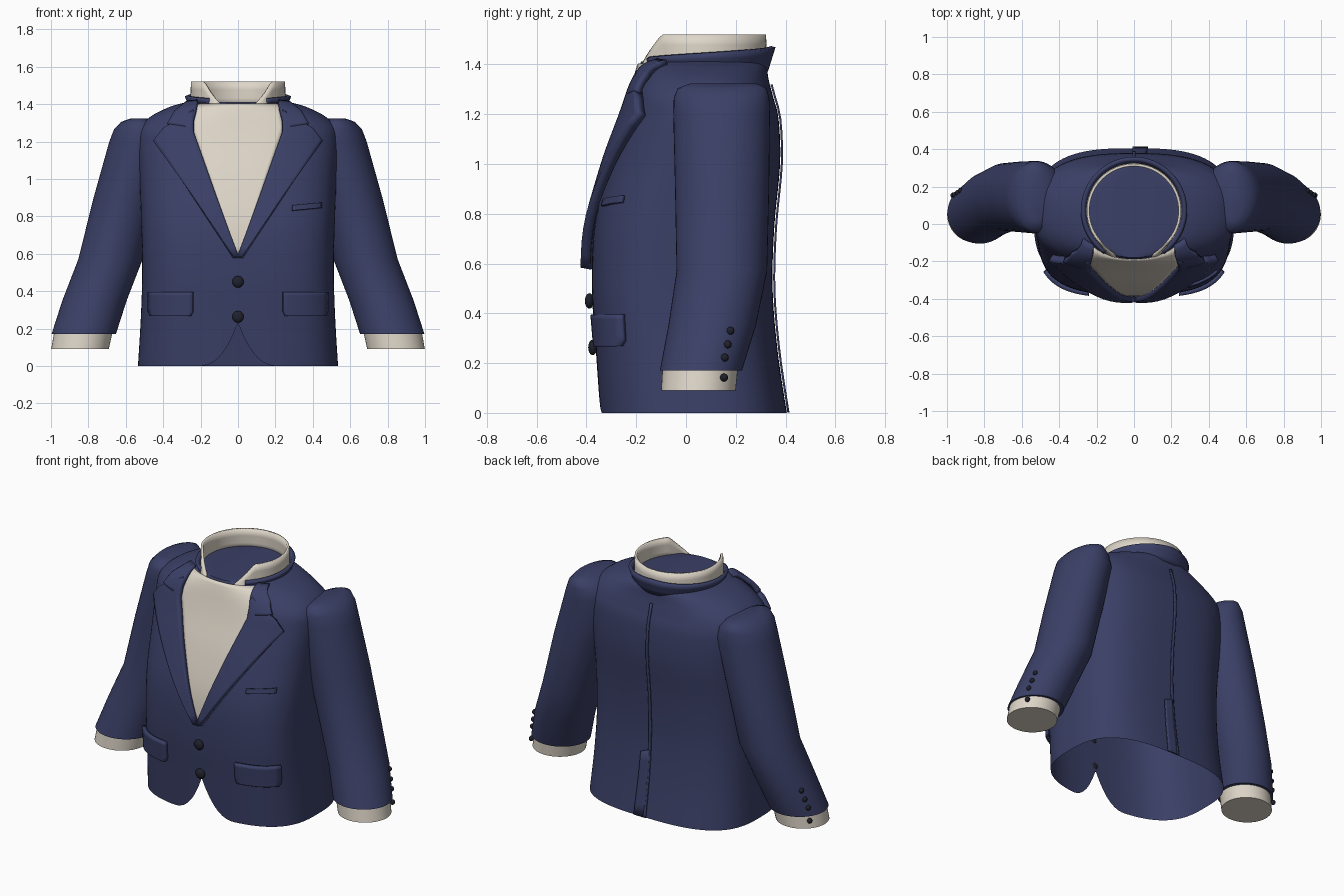
import bpy, bmesh, math

if "Cube" in bpy.data.objects:
    bpy.data.objects.remove(bpy.data.objects["Cube"])

def material(name, col):
    m = bpy.data.materials.new(name)
    m.diffuse_color = (*col, 1)
    m.use_nodes = True
    m.node_tree.nodes["Principled BSDF"].inputs["Base Color"].default_value = m.diffuse_color
    return m

NAVY = material("navy cloth", (0.043, 0.051, 0.135))
CREAM = material("cream shirt", (0.73, 0.67, 0.58))
DARK = material("dark button", (0.014, 0.015, 0.024))


def finish(name, bm, mat, angle=40):
    bmesh.ops.remove_doubles(bm, verts=bm.verts, dist=0.0002)
    bmesh.ops.recalc_face_normals(bm, faces=bm.faces)
    me = bpy.data.meshes.new(name)
    bm.to_mesh(me)
    bm.free()
    ob = bpy.data.objects.new(name, me)
    bpy.context.collection.objects.link(ob)
    me.materials.append(mat)
    bpy.ops.object.select_all(action='DESELECT')
    ob.select_set(True)
    bpy.context.view_layer.objects.active = ob
    bpy.ops.object.shade_smooth_by_angle(angle=math.radians(angle))
    return ob


def grid(rows, closed=False, cap_first=False, cap_last=False):
    bm = bmesh.new()
    vs = [[bm.verts.new(p) for p in r] for r in rows]
    n = len(rows[0])
    for a, b in zip(vs, vs[1:]):
        for i in range(n if closed else n - 1):
            j = (i + 1) % n
            bm.faces.new((a[i], a[j], b[j], b[i]))
    if cap_first:
        bm.faces.new(vs[0])
    if cap_last:
        bm.faces.new(vs[-1])
    return bm


def solid(ob, t):
    m = ob.modifiers.new("thickness", 'SOLIDIFY')
    m.thickness, m.offset = t, 0


def mirror(ob):
    ob.modifiers.new("mirror", 'MIRROR')


def smooth_table(keys, k=6):
    # Catmull-Rom through the key rows
    out = []
    for i in range(len(keys) - 1):
        p0, p1, p2 = keys[max(i - 1, 0)], keys[i], keys[i + 1]
        p3 = keys[min(i + 2, len(keys) - 1)]
        for s in range(k):
            t = s / k
            out.append([0.5 * (2 * b + (c - a) * t + (2 * a - 5 * b + 4 * c - d) * t * t
                               + (3 * b - a - 3 * c + d) * t ** 3)
                        for a, b, c, d in zip(p0, p1, p2, p3)])
    return out + [list(keys[-1])]


# Torso sections: height, half width, front y, back y, squareness
BODY = smooth_table([
    (0.0, .535, -.345, .405, 2.9), (.25, .52, -.362, .368, 3.0), (.5, .512, -.378, .348, 3.1),
    (.75, .517, -.368, .355, 3.0), (1.0, .527, -.308, .378, 2.8), (1.18, .537, -.248, .372, 2.7),
    (1.27, .527, -.222, .35, 2.6), (1.335, .465, -.205, .333, 2.4), (1.385, .365, -.19, .325, 2.2),
    (1.412, .27, -.18, .32, 2.0)])


def section(z, table=BODY):
    z = min(max(z, table[0][0]), table[-1][0])
    for a, b in zip(table, table[1:]):
        if z <= b[0]:
            t = (z - a[0]) / (b[0] - a[0])
            return [p + (q - p) * t for p, q in zip(a, b)]
    return table[-1]


def surf_y(x, z, back=False):
    _, a, yf, yb, n = section(z)
    k = (1 - min(abs(x) / a, .98) ** n) ** (1 / n)
    return (yf + yb) / 2 + (yb - yf) / 2 * k * (1 if back else -1)


# Jacket body, open at the hem, with the front edges curving away
def hem(x, y):
    return .23 * max(0, 1 - abs(x) / .2) ** 2.3 if y < 0 else 0


COLS = 128
rows = []
for ring in BODY:
    row = []
    for i in range(COLS):
        ph = 2 * math.pi * i / COLS
        c, s = math.cos(ph), math.sin(ph)
        z = ring[0]
        h = hem(.53 * c, s)
        if z < .5:
            z = h + z * (.5 - h) / .5
        _, a, yf, yb, n = section(z)
        r = (abs(c) ** n + abs(s) ** n) ** (-1 / n)
        row.append((a * r * c, (yf + yb) / 2 + (yb - yf) / 2 * r * s, z))
    rows.append(row)
finish("jacket_body", grid(rows, True, cap_last=True), NAVY, 50)


# Plates that follow the torso surface, spanned between two outlines
def patch(name, A, B, mat, offA, offB, thick, back=False, mirrored=False, n=6, m=10):
    def dense(P):
        out = [tuple(p + (q - p) * s / n for p, q in zip(a, b))
               for a, b in zip(P, P[1:]) for s in range(n)]
        return out + [P[-1]]
    rows = []
    for a, b in zip(dense(A), dense(B)):
        row = []
        for j in range(m + 1):
            t = j / m
            x, z = a[0] + (b[0] - a[0]) * t, a[1] + (b[1] - a[1]) * t
            off = offA + (offB - offA) * t
            row.append((x, surf_y(x, z, back) + (off if back else -off), z))
        rows.append(row)
    ob = finish(name, grid(rows), mat)
    solid(ob, thick)
    if mirrored:
        mirror(ob)
    return ob


edge = [(.003, .58), (.12, .92), (.245, 1.27), (.225, 1.402)]
patch("shirt_front", [(-x, z) for x, z in edge], edge, CREAM, .007, .007, .006, m=20)
patch("lapel", [(.0, .58), (.118, .91), (.236, 1.25), (.235, 1.36)],
      [(.022, .58), (.235, .895), (.445, 1.2), (.395, 1.265)],
      NAVY, .018, .026, .04, mirrored=True)
patch("collar_leaf", [(.215, 1.41), (.225, 1.36), (.245, 1.27)],
      [(.27, 1.405), (.335, 1.355), (.375, 1.29)],
      NAVY, .022, .034, .03, mirrored=True)
patch("pocket_flap", [(.24, .395), (.24, .29), (.25, .268)],
      [(.475, .395), (.475, .29), (.465, .268)], NAVY, .012, .022, .022, mirrored=True)
patch("breast_pocket", [(.29, .858), (.29, .83)], [(.445, .873), (.445, .845)],
      NAVY, .006, .01, .014)
patch("back_seam", [(-.008, 1.32), (-.008, .4), (-.008, .002)],
      [(.008, 1.32), (.008, .4), (.008, .002)], NAVY, .007, .007, .008, back=True, n=20, m=2)
patch("back_vent", [(.0, .41), (.0, .002)], [(.06, .385), (.075, .002)],
      NAVY, .007, .007, .008, back=True, m=4)


# Bands round the neck, open at the front; f gives angle -> (low r, low z, high r, high z)
def neck_band(name, end, f, mat, thick):
    rows = []
    for i in range(81):
        d = -end + 2 * end * i / 80
        r0, z0, r1, z1 = f(abs(d))
        s, c = math.sin(math.radians(d)), math.cos(math.radians(d))
        rows.append([((r0 + (r1 - r0) * t) * s, .07 + (r0 + (r1 - r0) * t) * c,
                      z0 + (z1 - z0) * t) for t in (0, .33, .67, 1)])
    solid(finish(name, grid(rows), mat), thick)


def shirt_collar(d):
    t = max(0, (d - 132) / 26)
    return .248 + .04 * t, 1.39 - .035 * t, .245 + .012 * t, 1.52 - .115 * t


def coat_collar(d):
    t = d / 145
    return .25, 1.375 + .01 * t, .28 - .008 * t, 1.472 - .045 * t


neck_band("shirt_collar", 158, shirt_collar, CREAM, .014)
neck_band("jacket_collar", 145, coat_collar, NAVY, .02)

# Sleeve sections: height, centre x, x radius, centre y, y radius
SLEEVE = [(.17, .825, .172, .06, .165), (.35, .767, .172, .105, .176), (.57, .682, .172, .144, .182),
          (.9, .602, .17, .145, .189), (1.2, .525, .163, .143, .194), (1.265, .525, .138, .143, .192),
          (1.305, .53, .095, .145, .178), (1.323, .53, .045, .15, .135)]


def tube(name, table, mat):
    rows = [[(cx + rx * math.cos(k * math.pi / 24), cy + ry * math.sin(k * math.pi / 24), z)
             for k in range(48)] for z, cx, rx, cy, ry in table]
    mirror(finish(name, grid(rows, True, True, True), mat, 50))


tube("sleeve", SLEEVE, NAVY)
tube("shirt_cuff", [(.09, .845, .154, .05, .15), (.19, .825, .156, .058, .152)], CREAM)


# Buttons
def button(name, loc, scale, mirrored=False):
    bm = bmesh.new()
    bmesh.ops.create_uvsphere(bm, u_segments=20, v_segments=12, radius=1)
    for v in bm.verts:
        v.co = [l + s * c for l, s, c in zip(loc, scale, v.co)]
    ob = finish(name, bm, DARK)
    if mirrored:
        mirror(ob)


for z in (.45, .263):
    button("front_button", (0, surf_y(0, z) - .012, z), (.031, .018, .031))
for y, z in ((.178, .33), (.167, .275), (.155, .222), (.153, .142)):
    _, cx, rx, cy, ry = section(z, SLEEVE)
    x = cx + rx * math.sqrt(1 - ((y - cy) / ry) ** 2)
    button("sleeve_button", (x, y, z), (.014, .016, .016), True)
